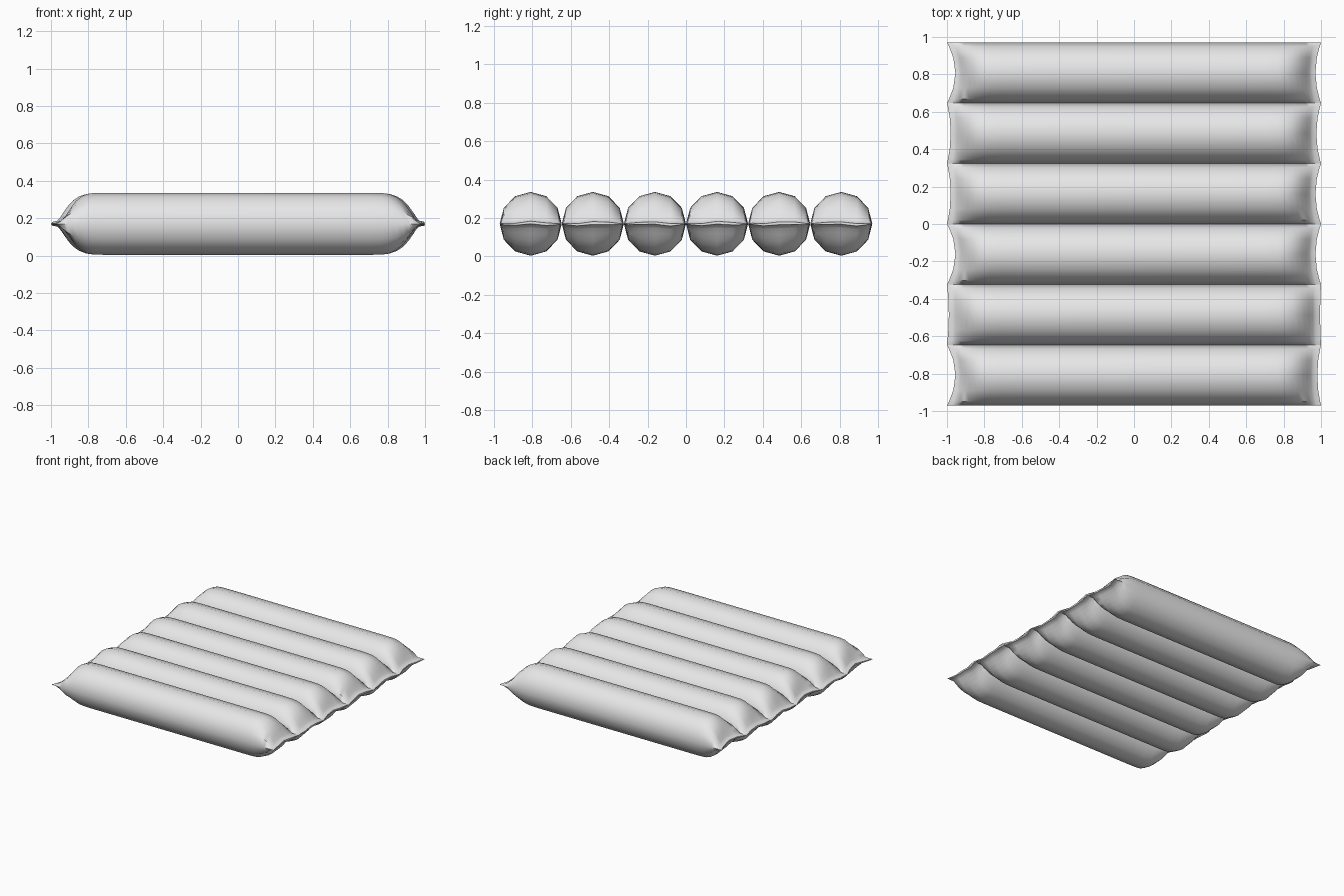
import bpy, bmesh, math, random

random.seed(4)
cube = bpy.data.objects.get("Cube")
if cube:
    bpy.data.objects.remove(cube)

mat = bpy.data.materials.new("light grey vinyl")
mat.use_nodes = True
grey = (0.8, 0.8, 0.8, 1)
mat.diffuse_color = grey
mat.node_tree.nodes["Principled BSDF"].inputs["Base Color"].default_value = grey

CELLS, SIDES = 6, 12
PITCH = 1.94 / CELLS
RY, RZ, MID = PITCH / 2, 0.166, 0.17
# Half-length position and relative height, from the full tube to the flat lip
END = [(0.7, 1), (0.77, 0.99), (0.81, 0.955), (0.85, 0.86), (0.885, 0.72),
       (0.915, 0.53), (0.94, 0.33), (0.96, 0.16), (0.975, 0.07), (1.0, 0.04)]
RINGS = [(-x, h) for x, h in reversed(END)] + END


def air_cell(index, pull_left, pull_right):
    """One inflated tube whose ends pinch to a wavy flat lip."""
    bm = bmesh.new()
    yc = (index - (CELLS - 1) / 2) * PITCH
    phase = random.uniform(0, math.tau)
    rings = []
    for x, h in RINGS:
        pull = pull_left if x < 0 else pull_right
        near_end = max(0, (abs(x) - 0.8) / 0.2)
        ring = []
        for k in range(SIDES):
            a = math.tau * k / SIDES
            c, s = math.cos(a), math.sin(a)
            # The middle of each lip is drawn in, the seam corners stay out
            px = x - math.copysign(pull * near_end * (1 - c * c), x)
            # Soft puckers and a gently waving lip
            pucker = 1 + 0.12 * near_end * math.cos(3 * math.pi * c + phase)
            wave = 0.007 * near_end * (1 - c * c) * math.sin(4 * c + phase)
            ring.append(bm.verts.new((px, yc + RY * c, MID + RZ * h * s * pucker + wave)))
        rings.append(ring)
    for r0, r1 in zip(rings, rings[1:]):
        for k in range(SIDES):
            j = (k + 1) % SIDES
            bm.faces.new((r0[k], r0[j], r1[j], r1[k]))
    # Close each lip with a strip of quads between upper and lower edges
    for ring in (rings[0], rings[-1]):
        half = SIDES // 2
        for k in range(half):
            quad = [ring[k], ring[k + 1], ring[-k - 1], ring[-k % SIDES]]
            bm.faces.new(list(dict.fromkeys(quad)))
    bmesh.ops.recalc_face_normals(bm, faces=bm.faces)
    mesh = bpy.data.meshes.new(f"air_cell_{index + 1}")
    bm.to_mesh(mesh)
    bm.free()
    mesh.materials.append(mat)
    obj = bpy.data.objects.new(mesh.name, mesh)
    bpy.context.collection.objects.link(obj)
    return obj


# Six cells side by side, from front to back
pulls = [(0.045, 0.02), (0.01, 0.005), (0.045, 0.03),
         (0.02, 0.03), (0.02, 0.025), (0.045, 0.03)]
bpy.ops.object.select_all(action="DESELECT")
for i, (left, right) in enumerate(pulls):
    cell = air_cell(i, left, right)
    cell.select_set(True)
    bpy.context.view_layer.objects.active = cell
bpy.ops.object.shade_smooth_by_angle(angle=math.radians(50))
